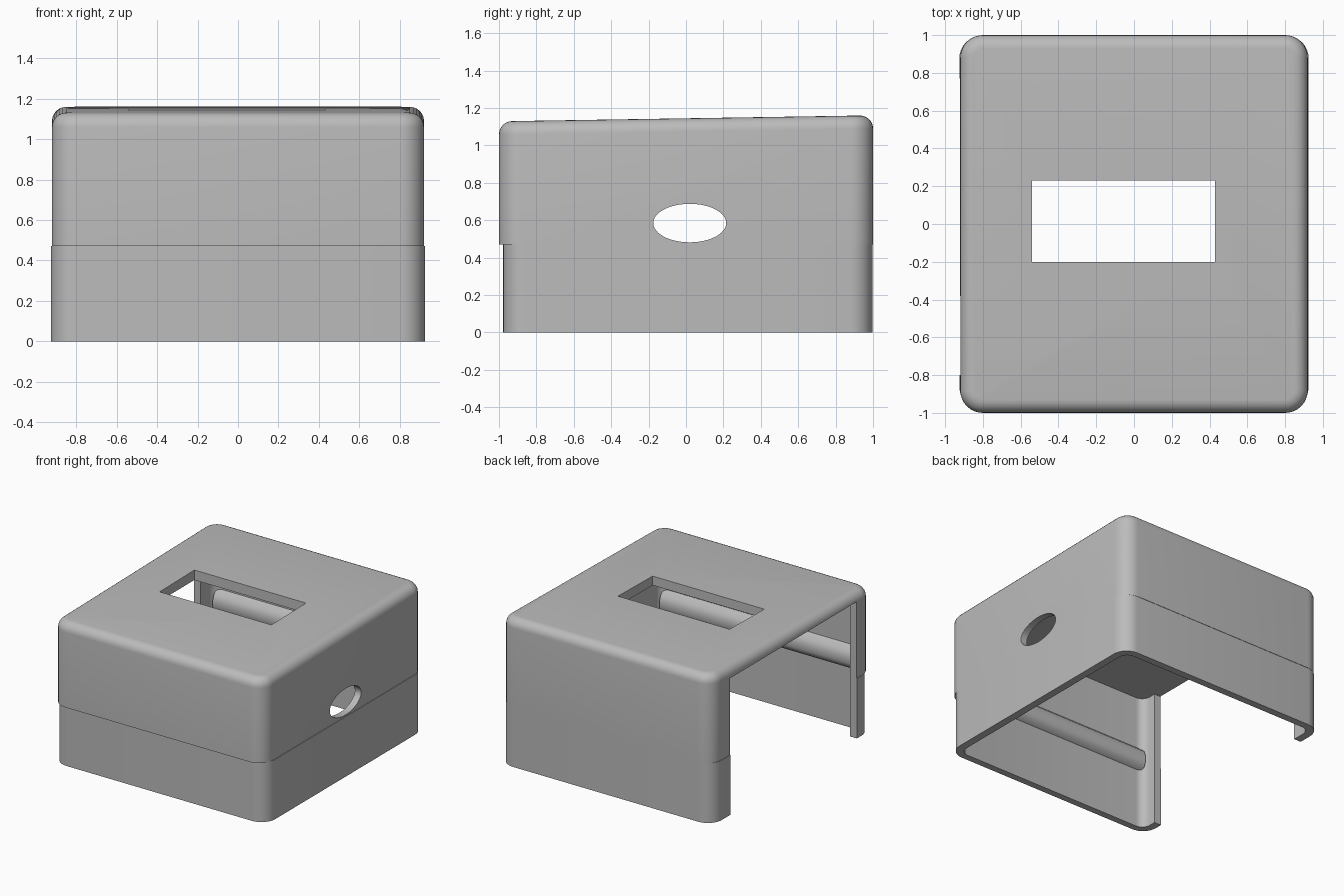
import bpy, bmesh, math

if "Cube" in bpy.data.objects:
    bpy.data.objects.remove(bpy.data.objects["Cube"])

grey = bpy.data.materials.new("plain grey")
grey.use_nodes = True
grey.diffuse_color = (0.5, 0.5, 0.5, 1)
grey.node_tree.nodes["Principled BSDF"].inputs["Base Color"].default_value = (0.5, 0.5, 0.5, 1)


def rounded_rect(x0, x1, y0, y1, r, steps=8):
    """Counter-clockwise outline with rounded corners."""
    corners = [(x1 - r, y1 - r), (x0 + r, y1 - r), (x0 + r, y0 + r), (x1 - r, y0 + r)]
    points = []
    for i, (cx, cy) in enumerate(corners):
        for k in range(steps + 1):
            a = math.pi / 2 * (i + k / steps)
            points.append((cx + r * math.cos(a), cy + r * math.sin(a)))
    return points


def loft(name, rings):
    """Skin a stack of equal-length rings and cap both ends."""
    bm = bmesh.new()
    loops = [[bm.verts.new(p) for p in ring] for ring in rings]
    n = len(loops[0])
    for a, b in zip(loops, loops[1:]):
        for i in range(n):
            j = (i + 1) % n
            bm.faces.new((a[i], a[j], b[j], b[i]))
    bm.faces.new(loops[0][::-1])
    bm.faces.new(loops[-1])
    bmesh.ops.recalc_face_normals(bm, faces=bm.faces)
    mesh = bpy.data.meshes.new(name)
    bm.to_mesh(mesh)
    bm.free()
    mesh.materials.append(grey)
    obj = bpy.data.objects.new(name, mesh)
    bpy.context.collection.objects.link(obj)
    return obj


def prism(name, outline, z0, z1):
    return loft(name, [[(x, y, z) for x, y in outline] for z in (z0, z1)])


def box(name, x0, x1, y0, y1, z0, z1):
    return prism(name, [(x0, y0), (x1, y0), (x1, y1), (x0, y1)], z0, z1)


def select(obj):
    bpy.ops.object.select_all(action='DESELECT')
    obj.select_set(True)
    bpy.context.view_layer.objects.active = obj


def cut(target, cutter):
    cutter.hide_render = True
    mod = target.modifiers.new("cut", 'BOOLEAN')
    mod.operation = 'DIFFERENCE'
    mod.solver = 'EXACT'
    mod.object = cutter
    select(target)
    bpy.ops.object.modifier_apply(modifier=mod.name)
    bpy.data.objects.remove(cutter)


# Outer shell: stepped seam, rounded upper edge, top rising to the back
seam, shoulder, fillet = 0.47, 1.075, 0.07
lower = rounded_rect(-0.925, 0.925, -0.978, 0.997, 0.12)
rings = [[(x, y, z) for x, y in lower] for z in (0, seam)]
rings.append([(x, y, seam) for x, y in rounded_rect(-0.92, 0.92, -1, 1, 0.12)])
for k in range(7):
    a = math.pi / 2 * k / 6
    d = fillet * (1 - math.cos(a))
    outline = rounded_rect(-0.92 + d, 0.92 - d, -1 + d, 1 - d, 0.12 - d)
    rings.append([(x, y, shoulder + fillet * math.sin(a) + 0.016 * y) for x, y in outline])
shell = loft("cover_shell", rings)

# Hollow inside, open side, top window and oval side hole
cut(shell, prism("cavity", rounded_rect(-0.865, 0.865, -0.925, 0.94, 0.07), -0.1, 1.07))
cut(shell, box("side_opening", -1.1, -0.7, -0.8, 0.77, -0.1, 1.07))
cut(shell, box("top_window", -0.54, 0.43, -0.2, 0.23, 0.9, 1.3))
oval = []
for i in range(48):
    a = math.tau * i / 48
    oval.append((0.02 + 0.195 * math.cos(a), 0.585 + 0.103 * math.sin(a)))
cut(shell, loft("oval_hole", [[(x, y, z) for y, z in oval] for x in (0.7, 1.1)]))
select(shell)
bpy.ops.object.shade_smooth_by_angle(angle=math.radians(35))

# Ribs along the inside of the front and back walls
profile = [(0, 0.47), (0.045, 0.49), (0.06, 0.53), (0.06, 0.58), (0.045, 0.62), (0, 0.66)]
for name, wall, side in (("front_rib", -0.93, 1), ("back_rib", 0.945, -1)):
    rib = loft(name, [[(x, wall + side * d, z) for d, z in profile] for x in (-0.84, 0.84)])
    select(rib)
    bpy.ops.object.shade_smooth_by_angle(angle=math.radians(50))
